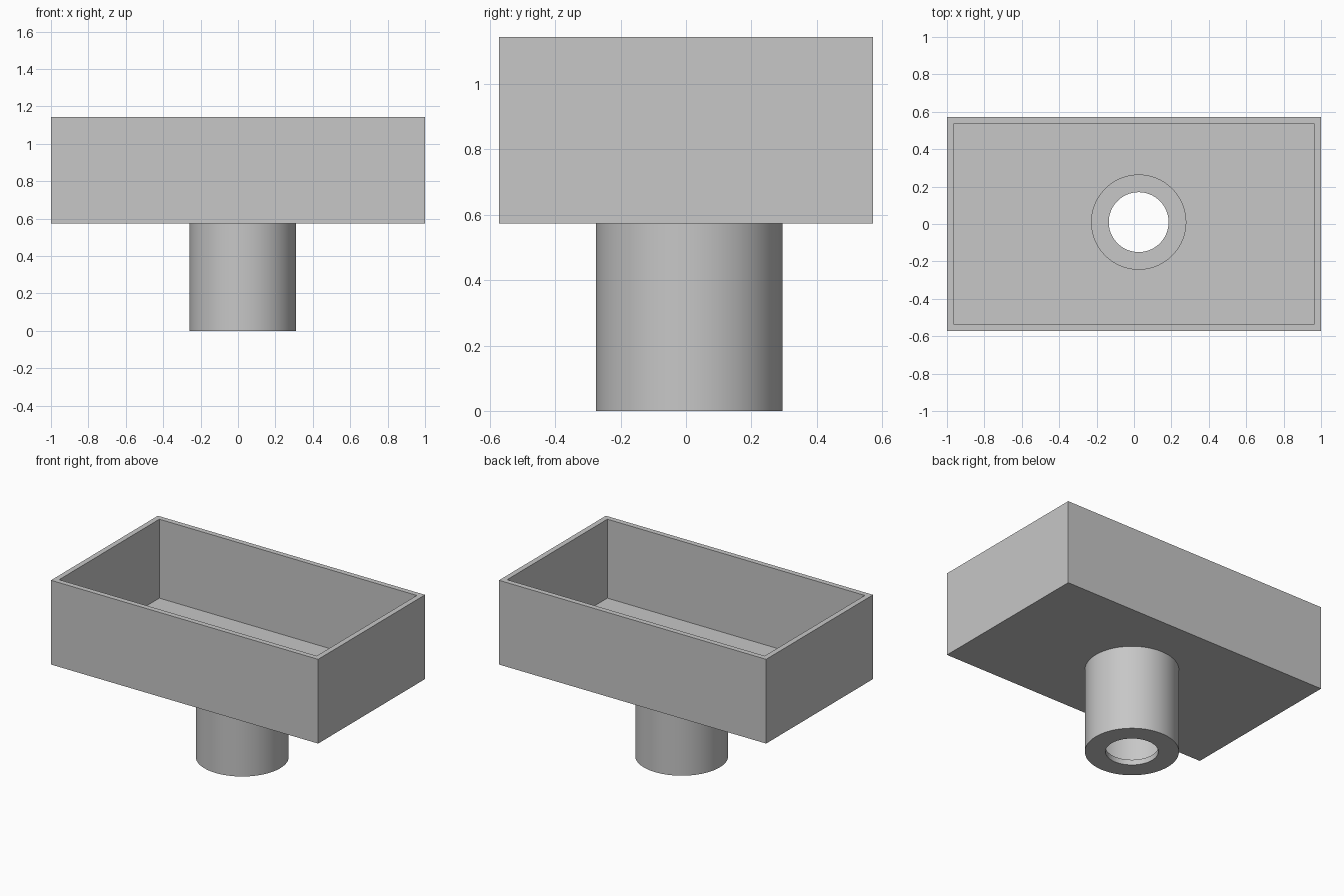
import bpy, bmesh, math
from mathutils import Matrix, Vector

cube = bpy.data.objects.get("Cube")
if cube:
    bpy.data.objects.remove(cube, do_unlink=True)

LENGTH, DEPTH, TOP = 2.0, 1.143, 1.143
FLOOR = 0.573            # underside of the tray, top of the pipe
WALL = 0.036
CENTRE = (0.025, 0.01)   # pipe axis
OUTER, BORE, DRAIN = 0.285, 0.252, 0.16
SIDES = 96

grey = bpy.data.materials.new("plain grey")
grey.use_nodes = True
colour = (0.57, 0.57, 0.57, 1)
grey.diffuse_color = colour
grey.node_tree.nodes["Principled BSDF"].inputs["Base Color"].default_value = colour


def finish(bm, name):
    mesh = bpy.data.meshes.new(name)
    bm.to_mesh(mesh)
    bm.free()
    mesh.materials.append(grey)
    obj = bpy.data.objects.new(name, mesh)
    bpy.context.collection.objects.link(obj)
    return obj


def box(name, x, y, z0, z1):
    bm = bmesh.new()
    bmesh.ops.create_cube(bm, size=1, matrix=Matrix.Translation((0, 0, (z0 + z1) / 2))
                          @ Matrix.Diagonal((x, y, z1 - z0, 1)))
    return finish(bm, name)


def cut(target, cutter):
    mod = target.modifiers.new("cut", "BOOLEAN")
    mod.operation, mod.solver, mod.object = "DIFFERENCE", "EXACT", cutter
    bpy.context.view_layer.objects.active = target
    bpy.ops.object.modifier_apply(modifier=mod.name)
    bpy.data.objects.remove(cutter, do_unlink=True)


# Open tray, hollowed from above, with a round outlet through its floor
tray = box("tray", LENGTH, DEPTH, FLOOR, TOP)
cut(tray, box("hollow", LENGTH - 2 * WALL, DEPTH - 2 * WALL, FLOOR + WALL, TOP + 1))
bm = bmesh.new()
bmesh.ops.create_cone(bm, cap_ends=True, segments=SIDES, radius1=BORE, radius2=BORE,
                      depth=0.3, matrix=Matrix.Translation((*CENTRE, FLOOR)))
cut(tray, finish(bm, "outlet"))

# Drain pipe with a narrowing lip at the bottom, turned from its section
section = [(OUTER, FLOOR), (OUTER, 0), (DRAIN, 0), (DRAIN, WALL), (BORE, WALL), (BORE, FLOOR)]
bm = bmesh.new()
verts = [bm.verts.new((CENTRE[0] + r, CENTRE[1], z)) for r, z in section]
edges = [bm.edges.new(pair) for pair in zip(verts, verts[1:])]
bmesh.ops.spin(bm, geom=verts + edges, cent=(*CENTRE, 0), axis=(0, 0, 1),
               angle=math.tau, steps=SIDES, use_merge=False)
bmesh.ops.remove_doubles(bm, verts=bm.verts, dist=0.0001)
bmesh.ops.recalc_face_normals(bm, faces=bm.faces)
# Make sure the bottom ring faces down
lowest = min(bm.faces, key=lambda f: f.calc_center_median().z)
if lowest.normal.dot(Vector((0, 0, -1))) < 0:
    bmesh.ops.reverse_faces(bm, faces=bm.faces)
pipe = finish(bm, "drain_pipe")

# Smooth round walls, crisp edges
bpy.ops.object.select_all(action="DESELECT")
for obj in (tray, pipe):
    obj.select_set(True)
bpy.context.view_layer.objects.active = pipe
bpy.ops.object.shade_smooth_by_angle(angle=math.radians(30))
